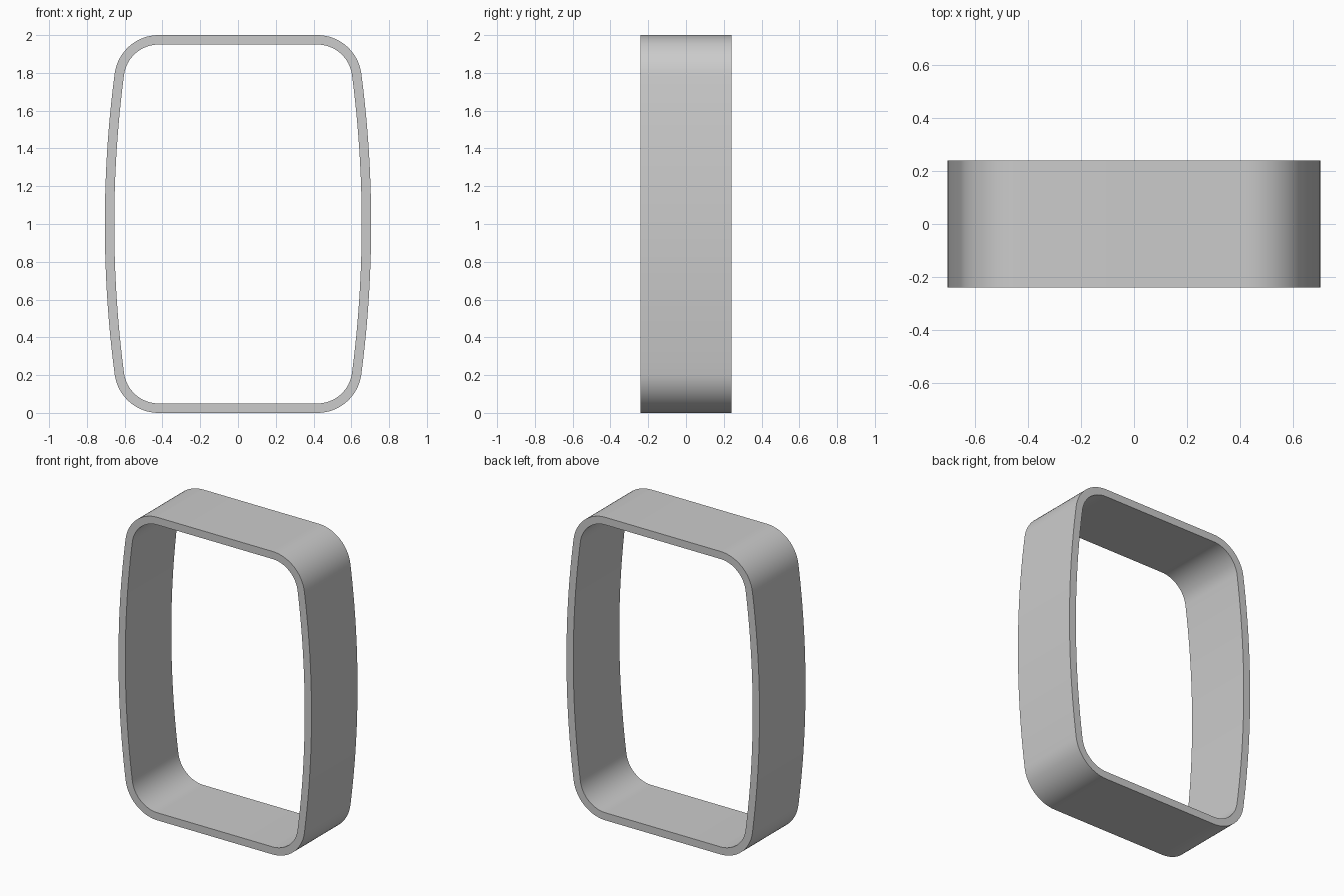
import bpy, bmesh
from math import sin, cos, atan2, pi, hypot

if "Cube" in bpy.data.objects:
    bpy.data.objects.remove(bpy.data.objects["Cube"])

HALF_DEPTH = 0.24
WALL = 0.05
HALF_WIDTH = 0.705
FLAT = 0.42            # half length of the straight top and bottom
CORNER = 0.235         # corner radius
# Side radius that runs tangent into the corner arcs
c, g = 1 - CORNER, HALF_WIDTH - FLAT
SIDE = (g * g + c * c - CORNER ** 2) / (2 * (g - CORNER))
SIDE_X = HALF_WIDTH - SIDE
JOIN = atan2(c, FLAT - SIDE_X)


def arc(cx, cz, radius, start, end, steps):
    angles = [start + (end - start) * i / steps for i in range(steps + 1)]
    return [(cx + radius * cos(a), cz + radius * sin(a)) for a in angles]


def outline(inset):
    """Barrel-sided rounded rectangle, shrunk evenly by the inset."""
    side = arc(SIDE_X, 0, SIDE - inset, 0, JOIN, 12)
    corner = arc(FLAT, c, CORNER - inset, JOIN, pi / 2, 16)
    quarter = side + corner[1:]
    half = quarter + [(-x, z) for x, z in reversed(quarter)]
    return half + [(x, -z) for x, z in reversed(half[1:-1])]


# Band: outer and inner walls joined by flat rims
bm = bmesh.new()
rings = [[bm.verts.new((x, y, z + 1)) for x, z in outline(inset)]
         for inset, y in ((0, -HALF_DEPTH), (0, HALF_DEPTH),
                          (WALL, HALF_DEPTH), (WALL, -HALF_DEPTH))]
count = len(rings[0])
for k in range(4):
    a, b = rings[k], rings[(k + 1) % 4]
    for i in range(count):
        j = (i + 1) % count
        bm.faces.new((a[i], a[j], b[j], b[i]))
bmesh.ops.recalc_face_normals(bm, faces=bm.faces)
mesh = bpy.data.meshes.new("band")
bm.to_mesh(mesh)
bm.free()
band = bpy.data.objects.new("band", mesh)
bpy.context.collection.objects.link(band)

# Plain grey finish
grey = bpy.data.materials.new("grey")
grey.use_nodes = True
colour = (0.6, 0.6, 0.6, 1)
grey.diffuse_color = colour
grey.node_tree.nodes["Principled BSDF"].inputs["Base Color"].default_value = colour
mesh.materials.append(grey)

bpy.context.view_layer.objects.active = band
band.select_set(True)
bpy.ops.object.shade_smooth_by_angle(angle=pi / 6)
